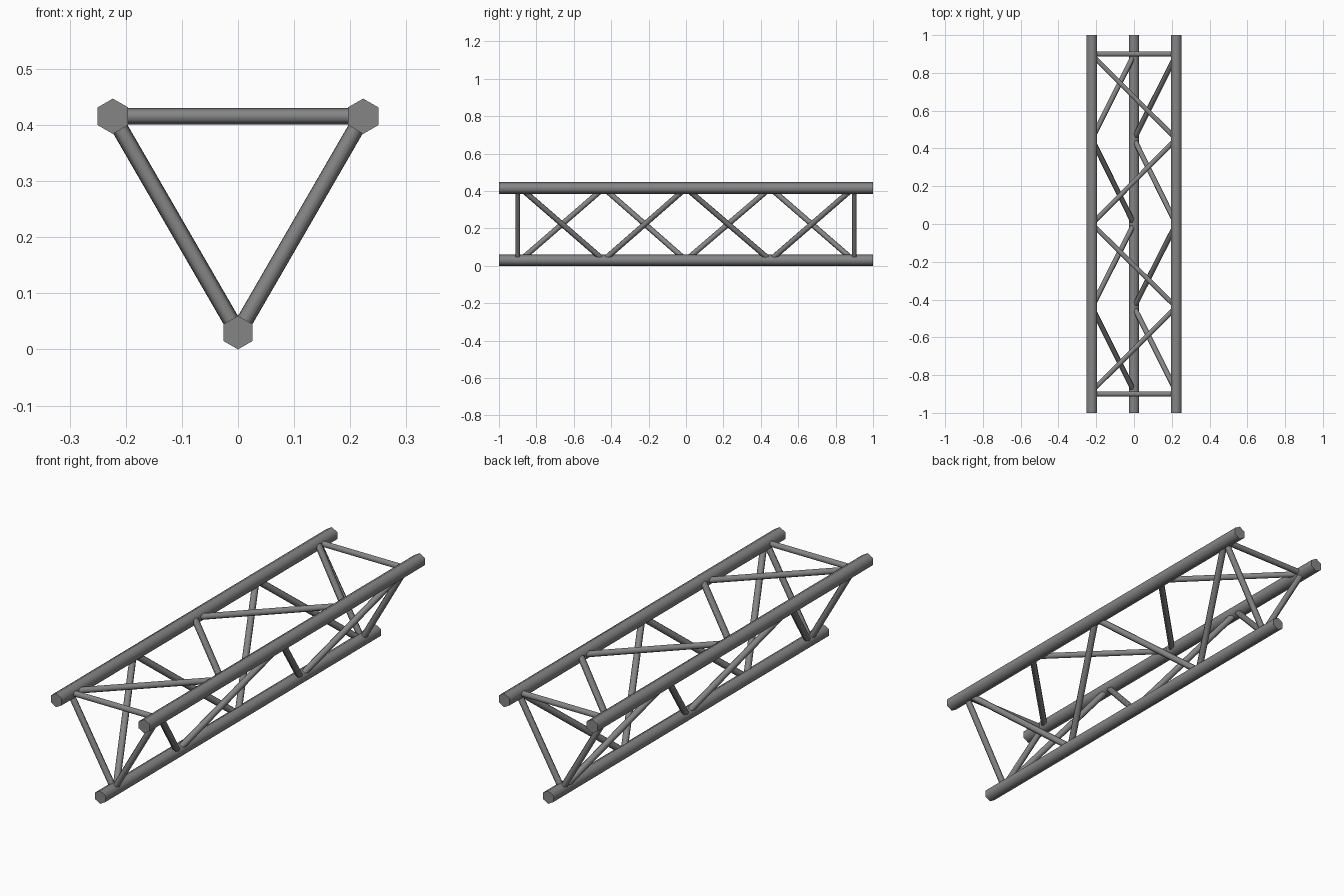
import bpy, bmesh, math
from mathutils import Vector

if "Cube" in bpy.data.objects:
    bpy.data.objects.remove(bpy.data.objects["Cube"])

TOP_L, TOP_R, LOW = (-0.223, 0.4155), (0.223, 0.4155), (0.0, 0.030)
NODES = [0.895, 0.45, 0.0, -0.44, -0.885]
CENTRE = Vector((0, 0, 0.287))

# Dark grey metal
metal = bpy.data.materials.new("dark_metal")
metal.diffuse_color = (0.235, 0.235, 0.235, 1)
metal.use_nodes = True
metal.node_tree.nodes["Principled BSDF"].inputs["Base Color"].default_value = metal.diffuse_color


def tube(name, a, b, radius, out, sides=6):
    """Six-sided tube from a to b with one corner pointing along out."""
    a, b = Vector(a), Vector(b)
    axis = (b - a).normalized()
    u = (out - axis * out.dot(axis)).normalized()
    v = axis.cross(u)
    bm = bmesh.new()
    rings = []
    for p in (a, b):
        rings.append([bm.verts.new(p + radius * (u * math.cos(t) + v * math.sin(t)))
                      for t in (2 * math.pi * i / sides for i in range(sides))])
    for i in range(sides):
        j = (i + 1) % sides
        f = bm.faces.new((rings[0][i], rings[0][j], rings[1][j], rings[1][i]))
        f.smooth = True
    caps = [bm.faces.new(rings[0][::-1]), bm.faces.new(rings[1])]
    # keep the cut ends crisp
    for cap in caps:
        for e in cap.edges:
            e.smooth = False
    bm.normal_update()
    me = bpy.data.meshes.new(name)
    bm.to_mesh(me)
    bm.free()
    me.materials.append(metal)
    ob = bpy.data.objects.new(name, me)
    bpy.context.collection.objects.link(ob)


def at(chord, y):
    return Vector((chord[0], y, chord[1]))


# Main chords
for name, chord, r in (("top_left_chord", TOP_L, 0.0315),
                       ("top_right_chord", TOP_R, 0.0315),
                       ("bottom_chord", LOW, 0.030)):
    tube(name, at(chord, -1), at(chord, 1), r, Vector((0, 0, 1)))

# Each side: end struts plus a zigzag of diagonals
for side, p, q in (("top", TOP_L, TOP_R), ("right", TOP_R, LOW), ("left", LOW, TOP_L)):
    out = (at(p, 0) + at(q, 0)) / 2 - CENTRE
    for end, y in (("front", -0.9), ("back", 0.9)):
        tube(f"{side}_{end}_strut", at(p, y), at(q, y), 0.0145, out)
    for i in range(len(NODES) - 1):
        a, b = (p, q) if i % 2 == 0 else (q, p)
        tube(f"{side}_diagonal_{i + 1}", at(a, NODES[i]), at(b, NODES[i + 1]), 0.0148, out)
